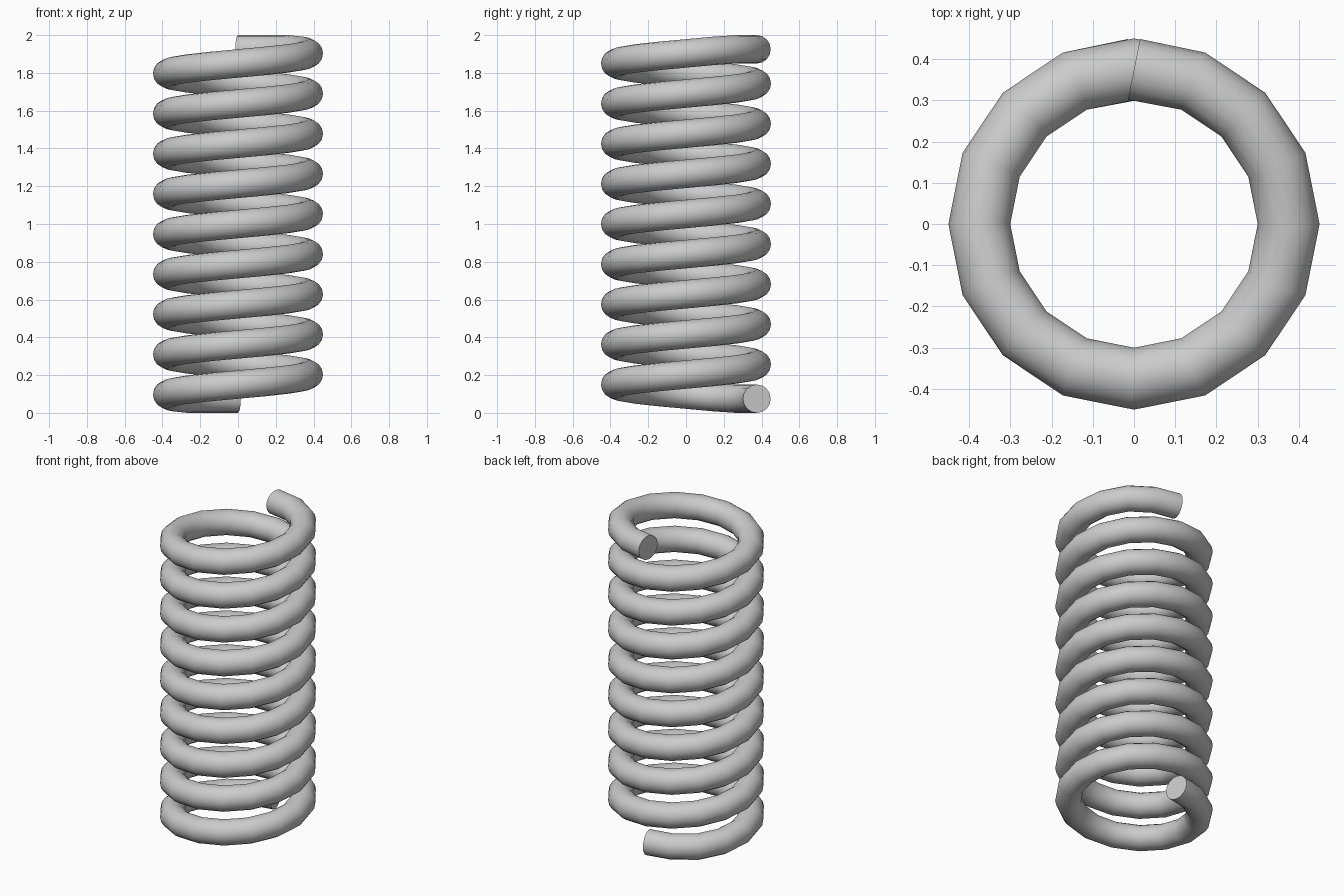
import bpy, math

if "Cube" in bpy.data.objects:
    bpy.data.objects.remove(bpy.data.objects["Cube"])

RADIUS, WIRE = 0.375, 0.075      # coil centre radius, wire radius
TURNS, SIDES = 9, 16             # turns, straight segments per turn
PITCH = 0.2125                   # rise per turn

# Helical path, with its ends levelled off so the spring sits flat
points = []
for i in range(TURNS * SIDES + 1):
    t = i / SIDES
    a = math.pi / 2 + 2 * math.pi * t
    z = 1.0 + (t - TURNS / 2) * PITCH
    z = min(max(z, WIRE), 2.0 - WIRE)
    points.append((RADIUS * math.cos(a), RADIUS * math.sin(a), z))

# Round wire swept along the path, with closed ends
curve = bpy.data.curves.new("coil_spring", 'CURVE')
curve.dimensions = '3D'
curve.twist_mode = 'Z_UP'
curve.bevel_depth = WIRE
curve.bevel_resolution = 6
curve.use_fill_caps = True
spline = curve.splines.new('POLY')
spline.points.add(len(points) - 1)
for p, co in zip(spline.points, points):
    p.co = (*co, 1.0)

spring = bpy.data.objects.new("coil_spring", curve)
bpy.context.collection.objects.link(spring)
bpy.context.view_layer.objects.active = spring
spring.select_set(True)
bpy.ops.object.convert(target='MESH')
spring = bpy.context.view_layer.objects.active

# Weld the caps, then shade smooth with sharp cap rims
import bmesh
bm = bmesh.new()
bm.from_mesh(spring.data)
bmesh.ops.remove_doubles(bm, verts=bm.verts, dist=0.0005)
bmesh.ops.recalc_face_normals(bm, faces=bm.faces)
bm.to_mesh(spring.data)
bm.free()
bpy.ops.object.shade_smooth_by_angle(angle=math.radians(40))
